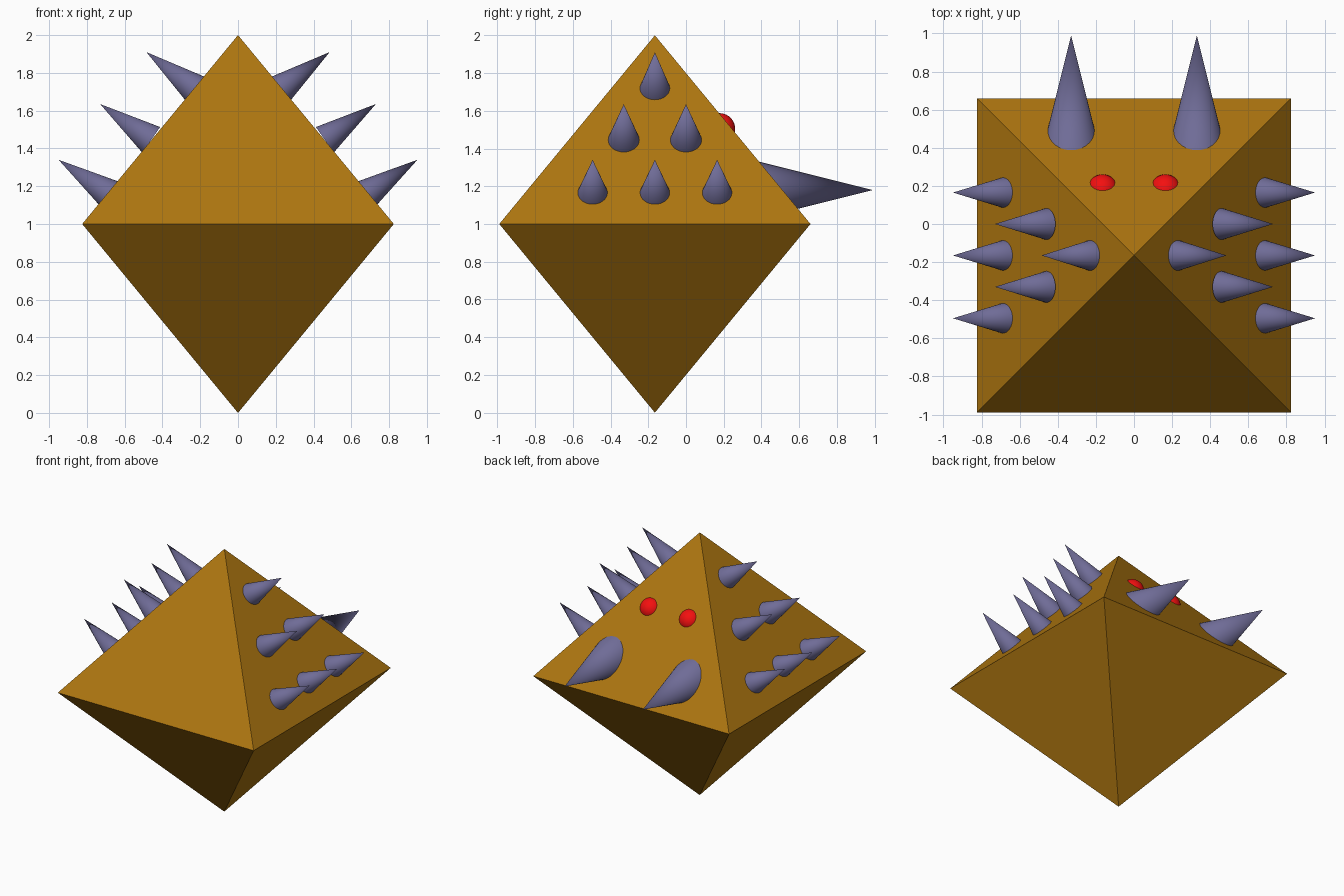
import bpy
from math import pi, radians, cos, sin, sqrt
from mathutils import Vector

if "Cube" in bpy.data.objects:
    bpy.data.objects.remove(bpy.data.objects["Cube"])

HALF = 0.825   # half width of the body's square middle
CY = -0.165    # body centre in y


def material(name, rgb):
    m = bpy.data.materials.new(name)
    m.diffuse_color = (*rgb, 1)
    m.use_nodes = True
    m.node_tree.nodes["Principled BSDF"].inputs["Base Color"].default_value = m.diffuse_color
    return m


brown = material("brown", (0.42, 0.18, 0.005))
violet = material("violet_grey", (0.16, 0.15, 0.31))
red = material("red", (0.9, 0.005, 0.005))


def finish(name, mat, smooth=True):
    ob = bpy.context.object
    ob.name = name
    ob.data.materials.append(mat)
    if smooth:
        bpy.ops.object.shade_smooth_by_angle(angle=radians(35))
    return ob


def spike(name, tip, direction, radius, length):
    """Cone whose point is at tip, pointing along direction."""
    d = Vector(direction).normalized()
    bpy.ops.mesh.primitive_cone_add(
        vertices=32, radius1=radius, radius2=0, depth=length,
        location=Vector(tip) - d * length / 2,
        rotation=d.to_track_quat('Z', 'Y').to_euler())
    finish(name, violet)


# Body: square bipyramid made of two four-sided cones, joined at the middle
bpy.ops.mesh.primitive_cone_add(vertices=4, radius1=HALF * sqrt(2), radius2=0, depth=1,
                                end_fill_type='NOTHING',
                                location=(0, CY, 1.5), rotation=(0, 0, pi / 4))
body = finish("body", brown, smooth=False)
bpy.ops.object.transform_apply(location=True, rotation=True)
mirror = body.modifiers.new("lower_half", 'MIRROR')
mirror.use_axis = (False, False, True)
pivot = bpy.data.objects.new("mirror_pivot", None)
pivot.location = (0, 0, 1)
pivot.hide_render = True
bpy.context.collection.objects.link(pivot)
mirror.mirror_object = pivot

# Side spikes: rows of three, two and one on each side face
rows = [(0.95, 1.34, 3, 34), (0.73, 1.635, 2, 35), (0.485, 1.91, 1, 37)]
for side, sx in (("right", 1), ("left", -1)):
    for x, z, count, deg in rows:
        a = radians(deg)
        for i in range(count):
            y = CY + (i - (count - 1) / 2) * 0.33
            spike(f"{side}_spike_{count}_{i + 1}", (sx * x, y, z),
                  (sx * cos(a), 0, sin(a)), 0.0825, 0.33)

    # Long horn on the face side
    spike(f"{side}_horn", (sx * 0.33, 0.99, 1.18), (0, 1, 0), 0.165, 0.66)

    # Eye, half sunk in the body
    bpy.ops.mesh.primitive_uv_sphere_add(segments=32, ring_count=16, radius=0.0825,
                                         location=(sx * 0.165, 0.178, 1.505))
    finish(f"{side}_eye", red)
